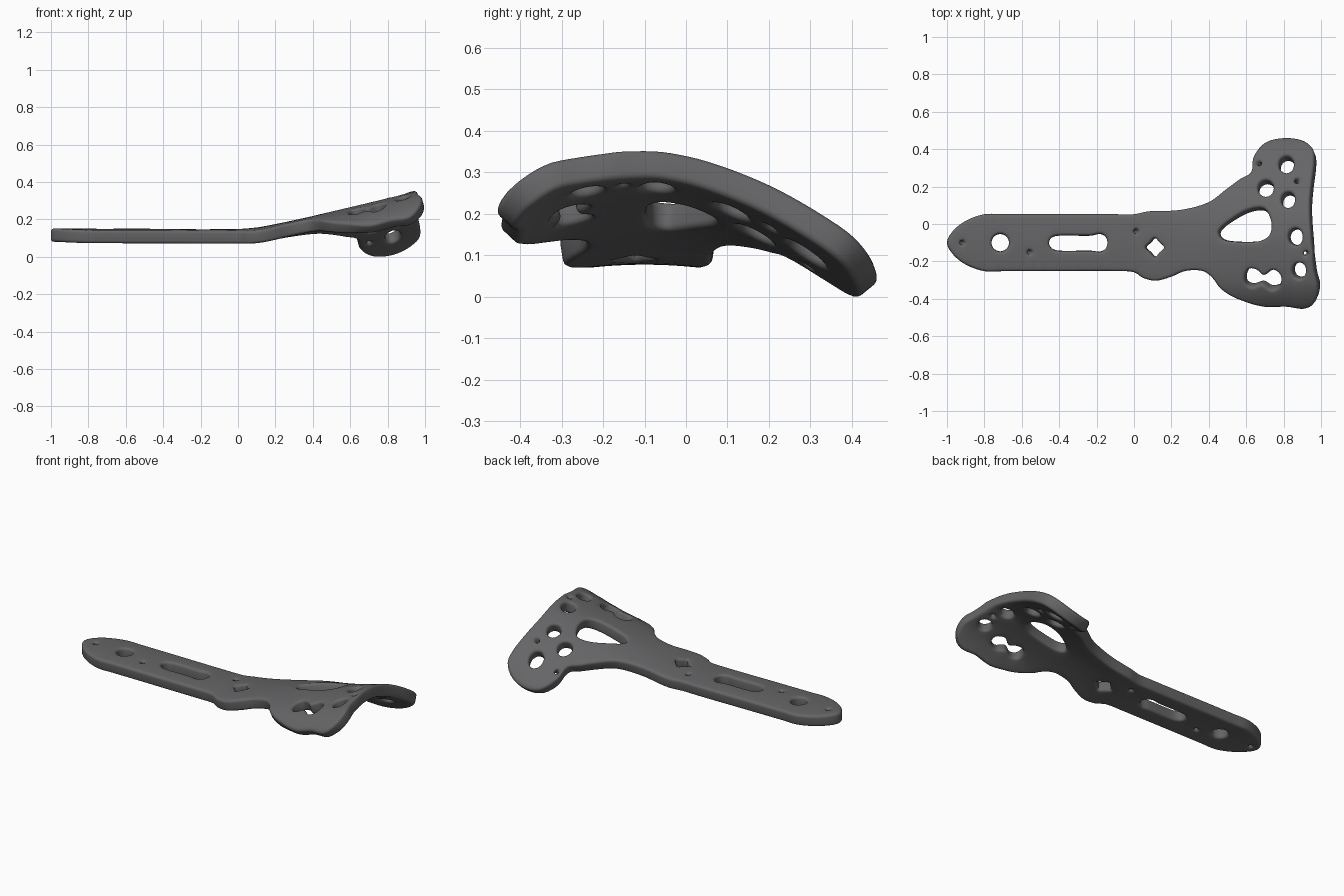
import bpy, bmesh, math
from mathutils import Vector
from mathutils.geometry import delaunay_2d_cdt

if "Cube" in bpy.data.objects:
    bpy.data.objects.remove(bpy.data.objects["Cube"])

THICK = 0.071
EDGE = 0.016   # rounding of rims and holes

# Plan outline of the plate
OUTLINE = [(-1, -.1), (-.97, -.04), (-.9, .015), (-.8, .05), (-.7, .05), (-.4, .05), (-.1, .05),
           (0, .05), (.08, .065), (.25, .072), (.4, .11), (.5, .18), (.57, .23), (.63, .265),
           (.645, .35), (.7, .415), (.8, .44), (.9, .43), (.96, .39), (.97, .33), (.955, .2),
           (.947, .1), (.95, 0), (.96, -.12), (.972, -.25), (.99, -.33), (.975, -.4), (.92, -.435),
           (.82, -.425), (.7, -.425), (.56, -.39), (.47, -.34), (.42, -.28), (.37, -.248),
           (.28, -.248), (.2, -.28), (.12, -.3), (.05, -.285), (0, -.255), (-.1, -.25), (-.4, -.25),
           (-.7, -.25), (-.8, -.25), (-.9, -.215), (-.97, -.16)]
WINDOW = [(.46, -.04), (.52, .015), (.62, .07), (.7, .075), (.738, .01), (.73, -.06),
          (.67, -.092), (.52, -.092), (.47, -.075)]
SLOT = [(-.455, -.1), (-.44, -.13), (-.4, -.143), (-.23, -.143), (-.18, -.148), (-.15, -.13),
        (-.142, -.1), (-.15, -.07), (-.18, -.053), (-.23, -.062), (-.4, -.062), (-.44, -.072)]
DOGBONE = [(.6, -.27), (.605, -.31), (.64, -.325), (.69, -.31), (.74, -.338), (.785, -.32),
           (.79, -.27), (.75, -.24), (.7, -.268), (.66, -.24), (.62, -.235)]
ROUND_HOLES = [(-.715, -.1, .047, .047), (.82, .305, .04, .046), (.71, .18, .042, .044),
               (.83, .12, .037, .042), (.87, -.07, .038, .044), (.89, -.245, .036, .042)]
# Thin slanted pin holes: x, y, slant along x
PINS = [(-.93, -.1, .5), (-.57, -.15, .5), (0, -.04, .5), (.685, .31, -.5), (.865, .217, .5),
        (.915, -.155, .5)]

# Height along the length, and sag of the head across the width
RISE = [(-1.1, .135), (-.5, .133), (0, .132), (.1, .14), (.2, .157), (.4, .2), (.6, .248), (.8, .295),
        (1.05, .365)]
SAG = [(-.55, -.23), (-.45, -.135), (-.4, -.085), (-.3, -.03), (-.1, 0), (0, -.01), (.1, -.04),
       (.2, -.085), (.3, -.145), (.4, -.215), (.45, -.27), (.55, -.41)]


def hermite(p0, p1, m0, m1, t):
    return ((2*t**3 - 3*t*t + 1) * p0 + (t**3 - 2*t*t + t) * m0
            + (3*t*t - 2*t**3) * p1 + (t**3 - t*t) * m1)


def smooth_table(table, x):
    """Cubic interpolation through the points of a table."""
    n = len(table)
    i = max(k for k in range(n - 1) if k == 0 or table[k][0] <= x)

    def slope(k):
        a, b = table[max(k - 1, 0)], table[min(k + 1, n - 1)]
        return (b[1] - a[1]) / (b[0] - a[0])
    (x0, y0), (x1, y1) = table[i], table[i + 1]
    d = x1 - x0
    return hermite(y0, y1, slope(i) * d, slope(i + 1) * d, (x - x0) / d)


def height(x, y):
    """Middle surface of the plate."""
    w = min(max((x - .1) / .65, 0), 1)
    w = w * w * (3 - 2 * w)
    bow = -.4 * (y + .1) ** 2
    return smooth_table(RISE, x) - THICK / 2 + w * smooth_table(SAG, y) + (1 - w) * bow


def smooth_loop(points, step):
    """Closed smooth curve through the points, counter-clockwise."""
    p = [Vector(q) for q in points]
    n = len(p)
    if sum(p[i - 1].cross(p[i]) for i in range(n)) < 0:
        p.reverse()

    def tangent(k):
        a, b, c = p[k - 1], p[k % n], p[(k + 1) % n]
        return (c - a) / ((b - a).length + (c - b).length)
    out = []
    for i in range(n):
        a, b = p[i], p[(i + 1) % n]
        d = (b - a).length
        m = max(2, round(d / step))
        ta, tb = tangent(i) * d, tangent((i + 1) % n) * d
        out += [hermite(a, b, ta, tb, k / m) for k in range(m)]
    return out


def ring(x, y, rx, ry, n=8):
    return [(x + rx * math.cos(2 * math.pi * k / n), y + ry * math.sin(2 * math.pi * k / n)) for k in range(n)]


def offset(loop, side, dist):
    """Move a loop sideways: side 1 is inwards, -1 is outwards."""
    out = []
    for i, q in enumerate(loop):
        d = (loop[(i + 1) % len(loop)] - loop[i - 1]).normalized()
        out.append(q + Vector((-d.y, d.x)) * side * dist)
    return out


# Rim and openings, each with the side on which the plate lies
loops = [(smooth_loop(OUTLINE, .02), 1)]
loops += [(smooth_loop(h, .013), -1) for h in (WINDOW, SLOT, DOGBONE)]
loops += [(smooth_loop(ring(*h), .013), -1) for h in ROUND_HOLES]
# Four-lobed hole in the neck
lobed = [(.115 + r * math.cos(a), -.125 + r * math.sin(a)) for a, r in
         ((k * math.pi / 4, .036 if k % 2 else .05) for k in range(8))]
loops.append((smooth_loop(lobed, .012), -1))
loops += [(smooth_loop(ring(x, y, .011, .011), .01), -1) for x, y, _ in PINS]

bm = bmesh.new()

# Rounded walls around the rim and through every opening
caps = []
for loop, side in loops:
    half = THICK / 2
    angles = [math.pi / 2 * k / 4 for k in range(5)]
    levels = [(EDGE * (1 - math.cos(a)), half - EDGE + EDGE * math.sin(a)) for a in angles]
    levels = [(d, -t) for d, t in reversed(levels)] + levels
    rows = [[bm.verts.new((q.x, q.y, t)) for q in offset(loop, side, d)] for d, t in levels]
    for lo, hi in zip(rows, rows[1:]):
        for i in range(len(loop)):
            bm.faces.new((lo[i - 1], lo[i], hi[i], hi[i - 1]))
    caps.append(offset(loop, side, EDGE))


def inside(q):
    odd = False
    for cap in caps:
        for i in range(len(cap)):
            a, b = cap[i - 1], cap[i]
            if (a.y > q.y) != (b.y > q.y) and q.x < a.x + (q.y - a.y) / (b.y - a.y) * (b.x - a.x):
                odd = not odd
    return odd


# Upper and lower faces, with a grid of inner points so that they can bend
points, edges = [], []
for cap in caps:
    s, n = len(points), len(cap)
    points += cap
    edges += [(s + i, s + (i + 1) % n) for i in range(n)]
border = list(points)
for i in range(67):
    for j in range(30):
        q = Vector((-.99 + .03 * i + .001, -.43 + .03 * j))
        if inside(q) and min((q - b).length_squared for b in border) > .00025:
            points.append(q)
verts, _, tris, *_ = delaunay_2d_cdt(points, edges, [], 0, 1e-6)
tris = [t for t in tris if inside(sum((verts[i] for i in t), Vector((0, 0))) / len(t))]
for z in (-THICK / 2, THICK / 2):
    layer = [bm.verts.new((q.x, q.y, z)) for q in verts]
    for t in tris:
        bm.faces.new([layer[i] for i in t])
bmesh.ops.remove_doubles(bm, verts=bm.verts, dist=.0002)
bmesh.ops.delete(bm, geom=[v for v in bm.verts if not v.link_faces], context='VERTS')

# Slant the pin holes, then bend the plate over its middle surface
for v in bm.verts:
    x, y, t = v.co
    for px, py, k in PINS:
        x += k * t * math.exp(-((v.co.x - px) ** 2 + (v.co.y - py) ** 2) / .0016)
    e = .004
    normal = Vector((-(height(x + e, y) - height(x - e, y)) / (2 * e),
                     -(height(x, y + e) - height(x, y - e)) / (2 * e), 1)).normalized()
    v.co = Vector((x, y, height(x, y))) + normal * t
low = min(v.co.z for v in bm.verts)
for v in bm.verts:
    v.co.z -= low
bmesh.ops.recalc_face_normals(bm, faces=bm.faces)

mesh = bpy.data.meshes.new("contoured_plate")
bm.to_mesh(mesh)
bm.free()
plate = bpy.data.objects.new("contoured_plate", mesh)
bpy.context.collection.objects.link(plate)
metal = bpy.data.materials.new("dark_grey_metal")
metal.diffuse_color = (.13, .13, .135, 1)
metal.use_nodes = True
metal.node_tree.nodes["Principled BSDF"].inputs["Base Color"].default_value = metal.diffuse_color
mesh.materials.append(metal)
bpy.context.view_layer.objects.active = plate
plate.select_set(True)
bpy.ops.object.shade_smooth_by_angle(angle=math.radians(50))
